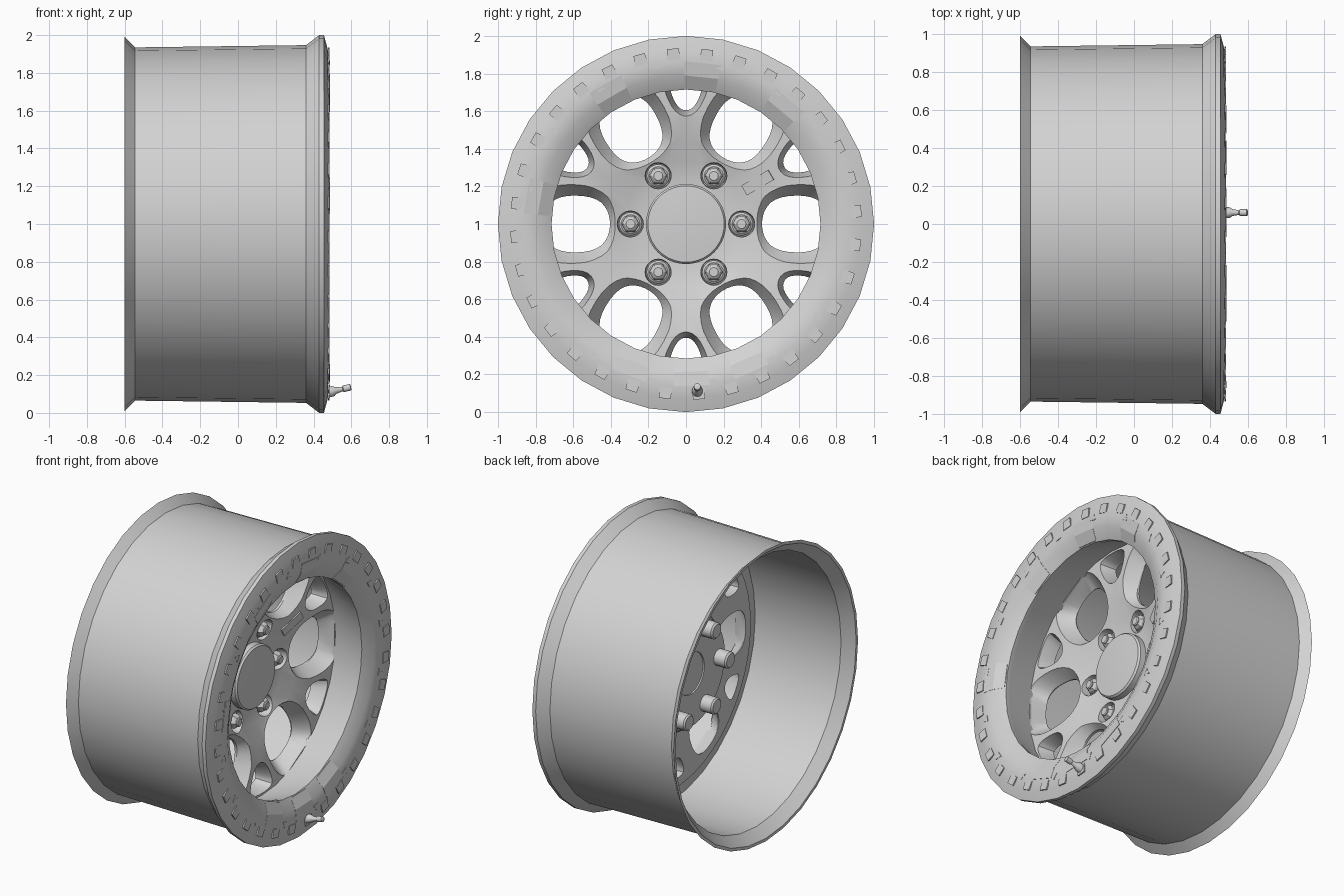
import bpy, bmesh
from math import sin, cos, pi, radians
from mathutils import Vector

cube = bpy.data.objects.get("Cube")
if cube:
    bpy.data.objects.remove(cube)

metal = bpy.data.materials.new("light_grey_metal")
metal.use_nodes = True
GREY = (0.65, 0.65, 0.65, 1)
metal.diffuse_color = GREY
metal.node_tree.nodes["Principled BSDF"].inputs["Base Color"].default_value = GREY


def finish(name, bm, loc=(0, 0, 1)):
    bmesh.ops.remove_doubles(bm, verts=bm.verts, dist=1e-5)
    bmesh.ops.recalc_face_normals(bm, faces=bm.faces)
    mesh = bpy.data.meshes.new(name)
    bm.to_mesh(mesh)
    bm.free()
    mesh.materials.append(metal)
    obj = bpy.data.objects.new(name, mesh)
    bpy.context.collection.objects.link(obj)
    obj.location = loc
    return obj


def smooth(obj, angle=32):
    bpy.ops.object.select_all(action='DESELECT')
    obj.select_set(True)
    bpy.context.view_layer.objects.active = obj
    bpy.ops.object.shade_smooth_by_angle(angle=radians(angle))


def skin(bm, rings, loop=False, caps=False):
    """Join rings of points with quads."""
    rows = [[bm.verts.new(p) for p in ring] for ring in rings]
    n = len(rows[0])
    pairs = list(zip(rows, rows[1:])) + ([(rows[-1], rows[0])] if loop else [])
    for a, b in pairs:
        for i in range(n):
            j = (i + 1) % n
            bm.faces.new((a[i], a[j], b[j], b[i]))
    if caps:
        bm.faces.new(rows[0])
        bm.faces.new(rows[-1])


def lathe(name, profile, n, loc=(0, 0, 1), loop=False):
    """Turn (x, radius) points round the x axis."""
    bm = bmesh.new()
    rings = [[(x, r * cos(2 * pi * i / n), r * sin(2 * pi * i / n)) for i in range(n)]
             for x, r in profile]
    skin(bm, rings, loop, not loop)
    return finish(name, bm, loc)


def polar(x, r, deg):
    a = radians(deg)
    return Vector((x, r * cos(a), r * sin(a)))


# Barrel with both flanges and the dished front ring
RING = [(0.455, 1.0), (0.474, 0.93), (0.484, 0.86), (0.472, 0.79), (0.43, 0.715)]
barrel = lathe("rim_barrel", [
    (-0.6, 0.99), (-0.545, 0.935), (0.36, 0.947), (0.43, 1.0)] + RING + [
    (0.40, 0.718), (0.19, 0.79), (0.08, 0.80), (0.12, 0.915), (-0.53, 0.908), (-0.6, 0.97)],
    32, loop=True)
smooth(barrel)

# Spoke disc, dished towards the hub
disc = lathe("spokes", [
    (0.08, 0.14), (0.085, 0.24), (0.10, 0.33), (0.14, 0.44), (0.165, 0.58), (0.18, 0.81),
    (0.08, 0.81), (0.06, 0.42), (-0.04, 0.36), (-0.04, 0.14)], 48, loop=True)


def window_points(half):
    """Mirror a half outline and round it off."""
    pts = [Vector(p) for p in half + [(u, -v) for u, v in half[::-1]]]
    for _ in range(2):
        out = []
        for a, b in zip(pts, pts[1:] + pts[:1]):
            out += [a.lerp(b, 0.25), a.lerp(b, 0.75)]
        pts = out
    return pts


def cut_windows(half, flare, start):
    pts = window_points(half)
    mid = Vector((sum(p.x for p in pts) / len(pts), 0))
    bm = bmesh.new()
    for k in range(6):
        a = radians(start + 60 * k)
        rings = []
        for x, s in ((-0.2, 1), (0.08, 1), (0.16, flare - 0.06), (0.18, flare), (0.3, flare)):
            ring = []
            for p in pts:
                q = mid + (p - mid) * s
                u = min(q.x, 0.782)
                ring.append((x, u * cos(a) - q.y * sin(a), u * sin(a) + q.y * cos(a)))
            rings.append(ring)
        skin(bm, rings, caps=True)
    cut(finish("window_cutter", bm))


def cut(cutter):
    cutter.hide_render = True
    mod = disc.modifiers.new("cut", 'BOOLEAN')
    mod.solver = 'EXACT'
    mod.object = cutter
    bpy.ops.object.select_all(action='DESELECT')
    bpy.context.view_layer.objects.active = disc
    disc.select_set(True)
    bpy.ops.object.modifier_apply(modifier=mod.name)
    bpy.data.objects.remove(cutter)


# Six large windows, six small fork windows, six lug pockets
cut_windows([(0.405, 0.065), (0.48, 0.145), (0.66, 0.155), (0.75, 0.09)], 1.42, 0)
cut_windows([(0.605, 0.035), (0.70, 0.085), (0.75, 0.075)], 1.42, 30)
LUGS = [polar(0, 0.295, 60 * k) + Vector((0, 0, 1)) for k in range(6)]
for spot in LUGS:
    cut(lathe("pocket_cutter", [(0.045, 0.066), (0.3, 0.085)], 20, spot))
smooth(disc)

# Lug nuts, washers and rear bosses
for i, spot in enumerate(LUGS):
    lathe(f"lug_nut_{i}", [(0.03, 0.048), (0.09, 0.048), (0.105, 0.036), (0.108, 0.03)], 6, spot)
    smooth(lathe(f"lug_washer_{i}", [(0.03, 0.062), (0.055, 0.062), (0.065, 0.05)], 20, spot))
    smooth(lathe(f"lug_stud_{i}", [(0.1, 0.03), (0.113, 0.03), (0.118, 0.024)], 16, spot))
    smooth(lathe(f"rear_boss_{i}", [(-0.13, 0.045), (-0.12, 0.055), (0.04, 0.055)], 16, spot))

# Centre cap
smooth(lathe("centre_cap", [(-0.03, 0.15), (0.05, 0.213), (0.125, 0.213), (0.137, 0.203),
                            (0.143, 0.12), (0.145, 0.03)], 40))


def ring_x(r):
    """Height of the front ring at a radius."""
    for (x0, r0), (x1, r1) in zip(RING, RING[1:]):
        if r >= r1:
            return x0 + (x1 - x0) * (r - r0) / (r1 - r0)
    return RING[-1][0]


def plate(bm, corners):
    """Thin plate on the ring from (radius, angle, lift) corners."""
    front = [polar(ring_x(r) + lift, r, a) for r, a, lift in corners]
    back = [p - Vector((0.009, 0, 0)) for p in front]
    skin(bm, [front, back], caps=True)


# Small blocks round the ring, with arrow marks between every second pair
blocks, arrows = bmesh.new(), bmesh.new()
for k in range(32):
    a = 83 - 11.25 * k
    plate(blocks, [(0.935, a - 1.9, 0.013), (0.935, a + 1.9, 0.013),
                   (0.875, a + 2.3, 0.003), (0.875, a - 2.3, 0.003)])
    if k % 2 == 0:
        b = a - 5.6
        plate(arrows, [(0.88, b, 0.004), (0.84, b + 1.6, 0.004), (0.84, b - 1.6, 0.004)])
finish("ring_blocks", blocks)
finish("ring_arrows", arrows)

# Wide panels on the inner slope of the ring
panels = bmesh.new()
for a in (84, 50, 120, 170, 249, 272, 294):
    for lo, hi in ((0.722, 0.79), (0.79, 0.865)):
        plate(panels, [(hi, a - 6.5, 0.003), (hi, a + 6.5, 0.003),
                       (lo, a + 6.5, 0.003), (lo, a - 6.5, 0.003)])
finish("ring_panels", panels)

# Raised blank plate on one spoke, following its slope
bm = bmesh.new()
bmesh.ops.create_cube(bm, size=1)
bmesh.ops.scale(bm, verts=bm.verts, vec=(0.009, 0.17, 0.06))
badge = finish("spoke_plate", bm, polar(0.141, 0.44, 30) + Vector((0, 0, 1)))
badge.rotation_mode = 'ZYX'
badge.rotation_euler = (radians(30), 0, -0.27)

# Valve stem
valve = lathe("valve_stem", [(-0.02, 0.03), (0.025, 0.028), (0.04, 0.018), (0.075, 0.012),
                             (0.08, 0.018), (0.118, 0.018), (0.121, 0.012)], 14, (0.48, 0.06, 0.11))
valve.rotation_euler = (0, -0.22, 0)
smooth(valve)
